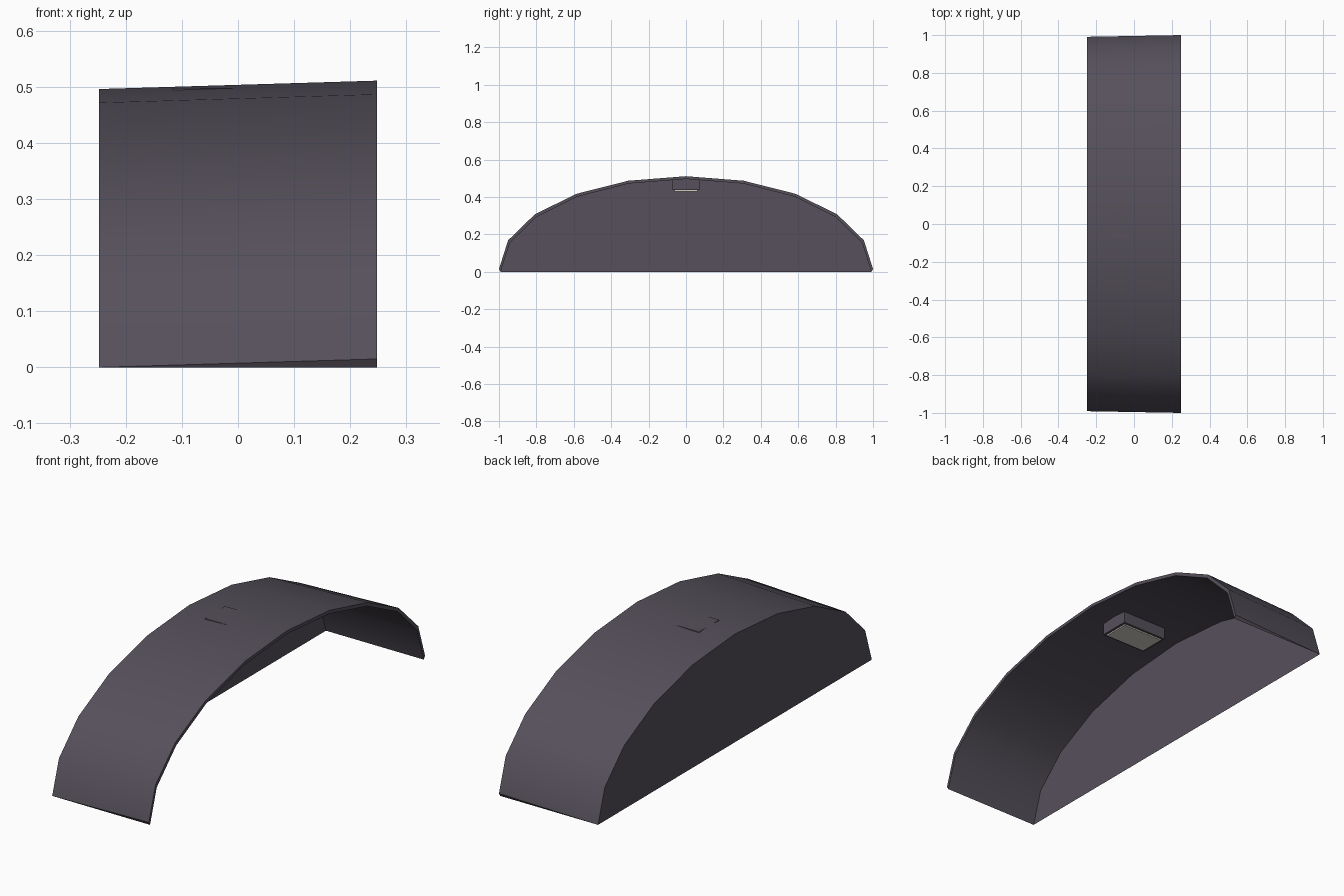
import bpy, bmesh, math

if "Cube" in bpy.data.objects:
    bpy.data.objects.remove(bpy.data.objects["Cube"])


def material(name, rgb):
    m = bpy.data.materials.new(name)
    m.diffuse_color = (*rgb, 1)
    m.use_nodes = True
    m.node_tree.nodes["Principled BSDF"].inputs["Base Color"].default_value = m.diffuse_color
    return m


DARK = material("dark_plum_grey", (0.092, 0.08, 0.103))
LIGHT = material("warm_lamp_white", (0.66, 0.64, 0.56))


def finish(name, bm, mat):
    me = bpy.data.meshes.new(name)
    bm.to_mesh(me)
    bm.free()
    me.materials.append(mat)
    ob = bpy.data.objects.new(name, me)
    bpy.context.collection.objects.link(ob)
    return ob


def half_ellipse(bm, x, ry, rz, lift=0.0, n=10):
    """Row of points from y=-ry over the top to y=+ry."""
    pts = []
    for i in range(n + 1):
        a = math.pi * i / n
        pts.append(bm.verts.new((x, -ry * math.cos(a), lift + rz * math.sin(a))))
    return pts


def strip(bm, a, b):
    for i in range(len(a) - 1):
        bm.faces.new((a[i], a[i + 1], b[i + 1], b[i]))


# Arched shell: closed back wall, outer skin flaring to a thin rim at the opening
bm = bmesh.new()
back = half_ellipse(bm, -0.248, 0.991, 0.496)
outer = half_ellipse(bm, 0.248, 1.0, 0.496, 0.015)
inner = half_ellipse(bm, 0.248, 0.991, 0.496)
strip(bm, back, outer)
strip(bm, outer, inner)
strip(bm, inner, back)
for i in (0, -1):
    bm.faces.new((back[i], outer[i], inner[i]))
bm.faces.new(back)
bmesh.ops.recalc_face_normals(bm, faces=bm.faces[:])
shell = finish("arch_shell", bm, DARK)
bpy.context.view_layer.objects.active = shell
shell.select_set(True)
bpy.ops.object.shade_smooth_by_angle(angle=math.radians(32))


def box(name, size, centre, mat):
    bm = bmesh.new()
    bmesh.ops.create_cube(bm, size=1)
    bmesh.ops.scale(bm, vec=size, verts=bm.verts[:])
    bmesh.ops.translate(bm, vec=centre, verts=bm.verts[:])
    return finish(name, bm, mat)


# Ceiling lamp: housing and glowing panel underneath
box("lamp_housing", (0.234, 0.146, 0.062), (0, 0, 0.467), DARK)
box("lamp_panel", (0.21, 0.124, 0.008), (0, 0, 0.434), LIGHT)
